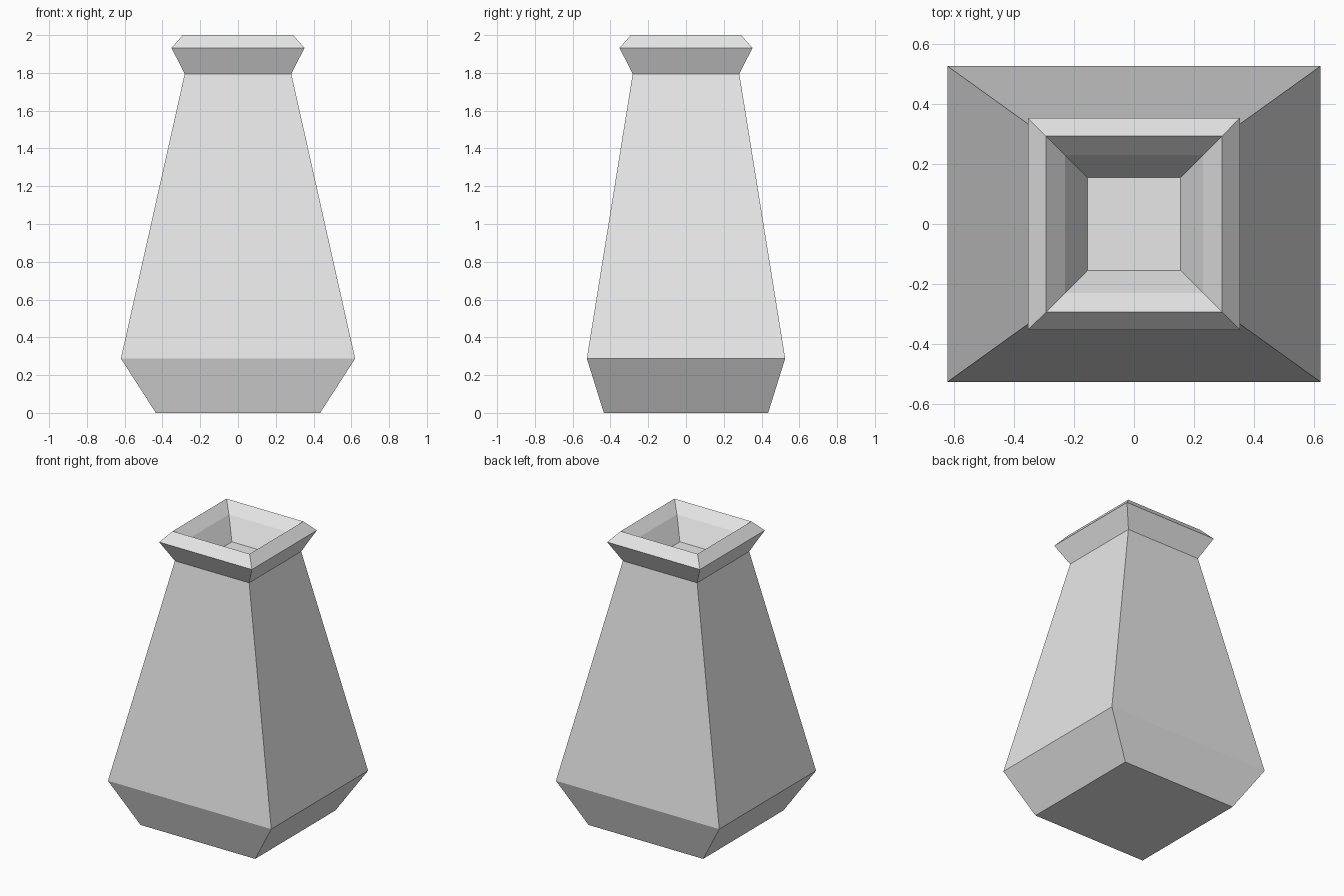
import bpy
import bmesh

cube = bpy.data.objects.get("Cube")
if cube:
    bpy.data.objects.remove(cube, do_unlink=True)

# One plain clay colour
GREY = (0.8, 0.8, 0.8, 1.0)
clay = bpy.data.materials.new("light grey clay")
clay.use_nodes = True
clay.diffuse_color = GREY
clay.node_tree.nodes["Principled BSDF"].inputs["Base Color"].default_value = GREY

# Rectangular sections (half width, half depth, height): up the outside, down the inside
SECTIONS = [
    (0.435, 0.435, 0.0),     # foot
    (0.62, 0.525, 0.288),    # shoulder of the belly
    (0.282, 0.282, 1.795),   # neck
    (0.352, 0.352, 1.932),   # widest part of the lip
    (0.292, 0.292, 2.0),     # mouth
    (0.23, 0.23, 1.932),     # inner lip
    (0.155, 0.155, 1.793),   # inner floor
]
CORNERS = [(-1, -1), (1, -1), (1, 1), (-1, 1)]


def loft(name, sections, material):
    """Join rectangular sections into a closed, flat-shaded vessel."""
    bm = bmesh.new()
    rings = [[bm.verts.new((sx * w, sy * d, z)) for sx, sy in CORNERS]
             for w, d, z in sections]
    for low, high in zip(rings, rings[1:]):
        for i in range(4):
            j = (i + 1) % 4
            bm.faces.new((low[i], low[j], high[j], high[i]))
    bm.faces.new(rings[0][::-1])
    bm.faces.new(rings[-1])
    bmesh.ops.recalc_face_normals(bm, faces=bm.faces)
    mesh = bpy.data.meshes.new(name)
    bm.to_mesh(mesh)
    bm.free()
    mesh.materials.append(material)
    obj = bpy.data.objects.new(name, mesh)
    bpy.context.collection.objects.link(obj)
    return obj


loft("square_vase", SECTIONS, clay)
